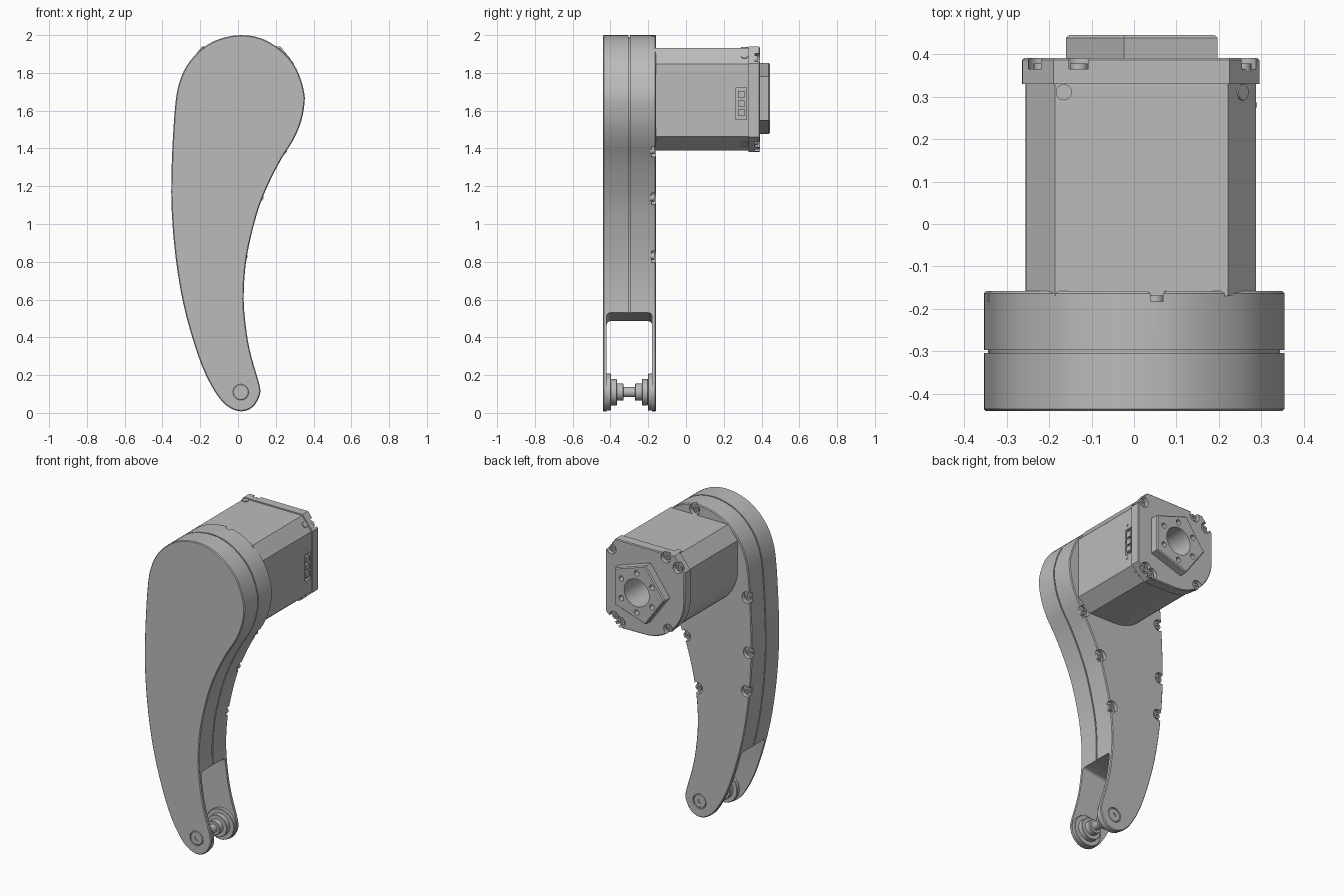
import bpy, bmesh, math
from mathutils import Vector, Matrix

cube = bpy.data.objects.get("Cube")
if cube:
    bpy.data.objects.remove(cube, do_unlink=True)

grey = bpy.data.materials.new("plain_grey")
grey.use_nodes = True
grey.diffuse_color = (0.5, 0.5, 0.5, 1)
grey.node_tree.nodes["Principled BSDF"].inputs["Base Color"].default_value = (0.5, 0.5, 0.5, 1)


def circle(x, z, r, n=32, start=0.0):
    return [(x + r * math.cos(start + math.tau * i / n),
             z + r * math.sin(start + math.tau * i / n)) for i in range(n)]


def smooth_loop(pts, steps=3):
    """Closed spline through the points."""
    out, n = [], len(pts)
    for i in range(n):
        a, b, c, d = (Vector(pts[(i + k) % n]) for k in (-1, 0, 1, 2))
        for s in range(steps):
            t = s / steps
            p = 0.5 * (2 * b + (c - a) * t + (2 * a - 5 * b + 4 * c - d) * t * t
                       + (3 * b - a - 3 * c + d) * t ** 3)
            out.append((p.x, p.y))
    return out


def inset_loop(pts, amount):
    """Move a closed loop inwards along its normals."""
    area = sum(p[0] * q[1] - q[0] * p[1] for p, q in zip(pts, pts[1:] + pts[:1]))
    sign, n, out = (1 if area > 0 else -1), len(pts), []
    for i in range(n):
        p = Vector(pts[i])
        e1 = (p - Vector(pts[i - 1])).normalized()
        e2 = (Vector(pts[(i + 1) % n]) - p).normalized()
        normal = Vector((-(e1 + e2).y, (e1 + e2).x)).normalized() * sign
        side = Vector((-e1.y, e1.x)) * sign
        p = p + normal * amount / max(normal.dot(side), 0.4)
        out.append((p.x, p.y))
    return out


def loft(name, pts, rings, matrix=None):
    """Stack copies of an x-z loop along y; rings are (y, inset)."""
    bm = bmesh.new()
    loops = [[bm.verts.new((x, y, z)) for x, z in inset_loop(pts, d)] for y, d in rings]
    n = len(pts)
    for a, b in zip(loops, loops[1:]):
        for i in range(n):
            bm.faces.new((a[i], a[(i + 1) % n], b[(i + 1) % n], b[i]))
    bm.faces.new(loops[0])
    bm.faces.new(loops[-1])
    if matrix:
        bm.transform(matrix)
    bmesh.ops.recalc_face_normals(bm, faces=bm.faces)
    mesh = bpy.data.meshes.new(name)
    bm.to_mesh(mesh)
    bm.free()
    mesh.materials.append(grey)
    obj = bpy.data.objects.new(name, mesh)
    bpy.context.collection.objects.link(obj)
    return obj


def rod(name, x, z, r, y0, y1, n=32, chamfer=0.0):
    rings = [(y0, chamfer), (y0 + chamfer, 0), (y1 - chamfer, 0), (y1, chamfer)]
    return loft(name, circle(x, z, r, n), rings if chamfer else [(y0, 0), (y1, 0)])


def box(name, centre, size):
    hx, hz = size[0] / 2, size[2] / 2
    pts = [(-hx, -hz), (hx, -hz), (hx, hz), (-hx, hz)]
    return loft(name, pts, [(-size[1] / 2, 0), (size[1] / 2, 0)], Matrix.Translation(centre))


def apply(obj, mod):
    bpy.context.view_layer.objects.active = obj
    bpy.ops.object.modifier_apply(modifier=mod.name)


def cut(obj, cutters):
    for c in cutters:
        c.hide_render = True
        mod = obj.modifiers.new("cut", 'BOOLEAN')
        mod.operation, mod.solver, mod.object = 'DIFFERENCE', 'EXACT', c
        apply(obj, mod)
        bpy.data.objects.remove(c, do_unlink=True)


def screw(x, z, r, y0, y1):
    """Screw head with a hex socket, facing back."""
    head = rod("screw_head", x, z, r, y0, y1, 20)
    cut(head, [rod("socket_cutter", x, z, r * 0.5, y1 - 0.008, y1 + 0.02, 6)])


# Curved arm shell with seam groove
outline = smooth_loop([
    (0.01, 2.0), (0.13, 1.98), (0.24, 1.91), (0.31, 1.82), (0.35, 1.70), (0.35, 1.62),
    (0.33, 1.53), (0.29, 1.44), (0.23, 1.345), (0.17, 1.23), (0.115, 1.10), (0.07, 0.94),
    (0.04, 0.78), (0.03, 0.60), (0.045, 0.43), (0.07, 0.30), (0.108, 0.17), (0.118, 0.11),
    (0.10, 0.06), (0.07, 0.025), (0.02, 0.008), (-0.04, 0.025), (-0.10, 0.08), (-0.17, 0.20),
    (-0.23, 0.36), (-0.29, 0.58), (-0.33, 0.82), (-0.35, 1.05), (-0.353, 1.23),
    (-0.345, 1.45), (-0.33, 1.65), (-0.31, 1.75), (-0.27, 1.84), (-0.20, 1.92), (-0.11, 1.975)])
arm = loft("arm_shell", outline, [
    (-0.44, 0.005), (-0.435, 0), (-0.304, 0), (-0.304, 0.01),
    (-0.296, 0.01), (-0.296, 0), (-0.163, 0), (-0.158, 0.005)])

# Fork slot at the lower end
slot = box("slot_cutter", (0, 0, 0), (1.2, 0.24, 1.2))
bevel = slot.modifiers.new("round", 'BEVEL')
bevel.width, bevel.segments = 0.02, 4
apply(slot, bevel)
slot.data.transform(Matrix.Translation((-0.031, -0.3, -0.086)) @ Matrix.Rotation(-0.149, 4, 'Y'))

# Screw notches around the back edge, and pivot recesses
notches = [(0.05, 1.965), (0.24, 1.39), (0.115, 1.14), (0.03, 0.83),
           (-0.32, 1.50), (-0.33, 1.15), (-0.315, 0.90)]
px, pz = 0.015, 0.11
cutters = [slot] + [rod("notch_cutter", x, z, 0.036, -0.182, -0.1, 24) for x, z in notches]
cutters += [rod("pivot_cutter", px, pz, 0.047, -0.5, -0.433),
            rod("pivot_cutter", px, pz, 0.047, -0.167, -0.1)]
cut(arm, cutters)
for x, z in notches:
    screw(x, z, 0.02, -0.19, -0.168)

# Pivot pin and stepped bosses, mirrored about the arm's middle
rod("pivot_pin", px, pz, 0.027, -0.35, -0.25)
for s in (-1, 1):
    for part, r, a, b in (("fork_boss", 0.098, 0.098, 0.125), ("pivot_washer", 0.07, 0.066, 0.1),
                          ("pivot_collar", 0.045, 0.03, 0.07), ("pivot_cap", 0.042, 0.12, 0.138)):
        y0, y1 = sorted((-0.3 + s * a, -0.3 + s * b))
        obj = rod(part, px, pz, r, y0, y1, chamfer=0.003)
        if part == "pivot_cap":
            y = -0.3 + s * 0.138
            cut(obj, [rod("socket_cutter", px, pz, 0.015, y - 0.01, y + 0.01, 6)])

# Motor housing: chamfered block with one rounded corner
cx, cz = 0.02, 1.665
section = [(0.2, 1.38), (0.295, 1.46), (0.295, 1.85), (0.225, 1.94), (-0.19, 1.94), (-0.262, 1.85)]
section += [(cx + 0.283 * math.cos(a), cz + 0.283 * math.sin(a))
            for a in (math.pi + math.pi / 2 * i / 14 for i in range(15))]
body = loft("motor_housing", section, [(-0.17, 0.008), (0.33, 0.008)])
flange = loft("motor_end_flange", section, [(0.33, 0), (0.386, 0), (0.391, 0.005)])
cut(body, [rod("bore_cutter", cx + 0.017, cz, 0.088, 0.2, 0.6),
           box("port_cutter", (0.295, 0.293, 1.637), (0.05, 0.055, 0.17))])

# End flange pockets with screws
pockets = [(0.255, 1.87), (0.235, 1.44), (-0.215, 1.87), (-0.13, 1.915), (-0.15, 1.46), (0.19, 1.415)]
cut(flange, [rod("bore_cutter", cx + 0.017, cz, 0.088, 0.2, 0.6)]
    + [rod("pocket_cutter", x, z, 0.034, 0.365, 0.45, 20) for x, z in pockets])
for x, z in pockets:
    screw(x, z, 0.021, 0.36, 0.378)

# Side connector port
for z in (1.59, 1.637, 1.685):
    box("connector_block", (0.277, 0.293, z), (0.02, 0.034, 0.036))
for z in (1.53, 1.75):
    box("port_pin", (0.286, 0.28, z), (0.008, 0.012, 0.012))

# Side screws on the chamfers and top
for x, z, angle in ((-0.165, 1.932, 90), (0.254, 1.89, 40), (0.243, 1.425, -50)):
    turn = Matrix.Translation((x, 0.31, z)) @ Matrix.Rotation(-math.radians(angle), 4, 'Y') \
        @ Matrix.Rotation(math.radians(-90), 4, 'Z')
    loft("side_screw", circle(0, 0, 0.019, 16), [(-0.01, 0), (0.005, 0)], turn)

# Five-sided output plate with bore and bolt holes
hub_x = cx + 0.017
plate = loft("output_plate", circle(hub_x, cz, 0.197, 5, math.pi),
             [(0.385, 0), (0.438, 0), (0.445, 0.006)])
cut(plate, [rod("bore_cutter", hub_x, cz, 0.088, 0.3, 0.6)]
    + [rod("bolt_cutter", x, z, 0.017, 0.41, 0.5, 16)
       for x, z in circle(hub_x, cz, 0.125, 6, math.pi / 6)])

# Smooth curved walls, keep hard edges
bpy.ops.object.select_all(action='DESELECT')
for obj in bpy.context.collection.objects:
    if obj.type == 'MESH' and grey.name in obj.data.materials:
        obj.select_set(True)
        bpy.context.view_layer.objects.active = obj
bpy.ops.object.shade_smooth_by_angle(angle=math.radians(30))
